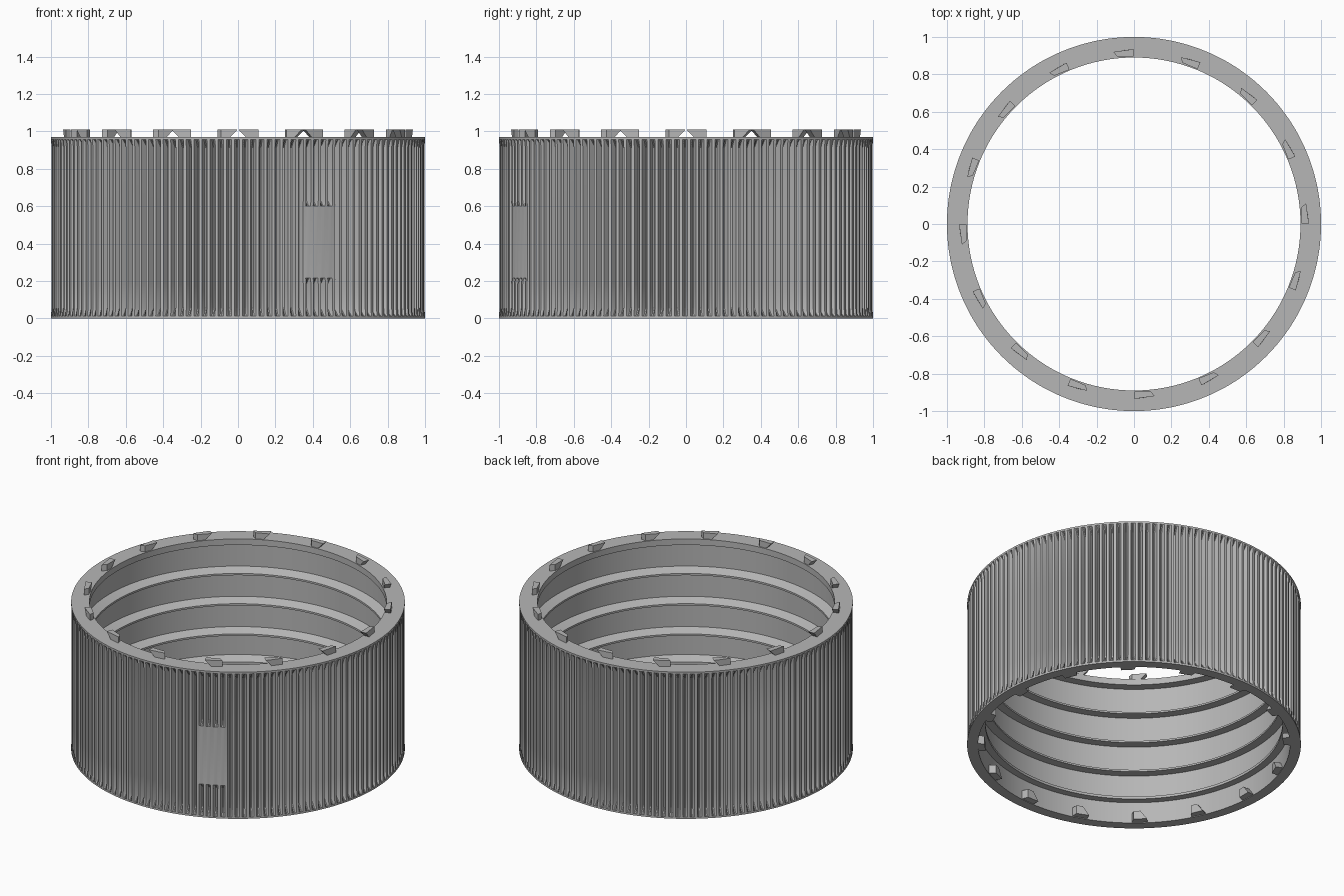
import bpy, bmesh, math
from math import cos, sin, radians

cube = bpy.data.objects.get("Cube")
if cube:
    bpy.data.objects.remove(cube)

mat = bpy.data.materials.new("mid_grey")
GREY = (0.47, 0.47, 0.47, 1)
mat.use_nodes = True
mat.diffuse_color = GREY
mat.node_tree.nodes["Principled BSDF"].inputs["Base Color"].default_value = GREY

RIBS = 144
STEP = 2 * math.pi / RIBS
START = radians(-69.5)          # angle where the label patch begins
TOP = 0.97
HOLE, WALL = 0.89, 0.945        # ridge radius and wall radius inside


def finish(name, bm):
    bmesh.ops.recalc_face_normals(bm, faces=bm.faces)
    mesh = bpy.data.meshes.new(name)
    bm.to_mesh(mesh)
    bm.free()
    mesh.materials.append(mat)
    obj = bpy.data.objects.new(name, mesh)
    bpy.context.collection.objects.link(obj)
    return obj


# Outer wall heights: grooves run out at both ends and around the patch
outer = [(0, 0), (0.012, 0), (0.055, 1), (0.185, 1), (0.215, 2),
         (0.6, 2), (0.63, 1), (0.915, 1), (0.958, 0), (TOP, 0)]

# Inner wall from top to bottom: lip, three thin ridges, lower ledge, recess
inner = [(HOLE, TOP), (HOLE, 0.93), (WALL, 0.93)]
for i in range(3):
    z = 0.73 - 0.2 * i
    inner += [(WALL, z + 0.035), (HOLE, z + 0.012), (HOLE, z), (WALL, z)]
inner += [(WALL, 0.18), (HOLE, 0.157), (HOLE, 0.14), (0.935, 0.14), (0.935, 0)]


def outer_radius(kind, rib, corner):
    groove = corner in (2, 3)
    if kind == 0:
        return 1.0
    if kind == 2 and (rib < 4 or rib == 4 and corner < 2):
        return 0.992
    return 0.962 if groove else 0.997


# Ribbed ring body lofted round the axis
bm = bmesh.new()
columns = []
for rib in range(RIBS):
    for corner, part in enumerate((0, 0.36, 0.6, 0.76)):
        a = START + (rib + part) * STEP
        pts = [(outer_radius(k, rib, corner), z) for z, k in outer] + inner
        columns.append([bm.verts.new((r * cos(a), r * sin(a), z)) for r, z in pts])
for i, col in enumerate(columns):
    nxt = columns[(i + 1) % len(columns)]
    for j in range(len(col)):
        k = (j + 1) % len(col)
        bm.faces.new((col[j], nxt[j], nxt[k], col[k]))
body = finish("ribbed_ring", bm)
bpy.context.view_layer.objects.active = body
body.select_set(True)
bpy.ops.object.shade_smooth_by_angle(angle=radians(20))


def hooks(name, top, bottom, z_top, z_bottom, turn):
    """Sixteen hooked lugs round the ring, each a prism with one slanted end."""
    bm = bmesh.new()
    for n in range(16):
        a = n * math.pi / 8 + radians(turn)
        rings = []
        for outline, z in ((top, z_top), (bottom, z_bottom)):
            rings.append([bm.verts.new((x * cos(a) - y * sin(a),
                                        x * sin(a) + y * cos(a), z)) for x, y in outline])
        t, b = rings
        bm.faces.new(t)
        bm.faces.new(b[::-1])
        for i in range(4):
            j = (i + 1) % 4
            bm.faces.new((t[i], b[i], b[j], t[j]))
    return finish(name, bm)


# Locking teeth on the top rim
wide = [(0.11, -0.92), (0.003, -0.935), (0.003, -0.895), (0.09, -0.895)]
narrow = [(0.11, -0.92), (0.043, -0.93), (0.043, -0.895), (0.09, -0.895)]
hooks("locking_teeth", wide, narrow, 1.01, TOP - 0.002, 0)

# Matching catches inside the bottom recess
catch_wide = [(0.1, -0.945), (0.0, -0.945), (0.0, -0.892), (0.08, -0.892)]
catch_narrow = [(0.1, -0.945), (0.04, -0.945), (0.04, -0.892), (0.08, -0.892)]
hooks("bottom_catches", catch_narrow, catch_wide, 0.06, 0.004, 0)
